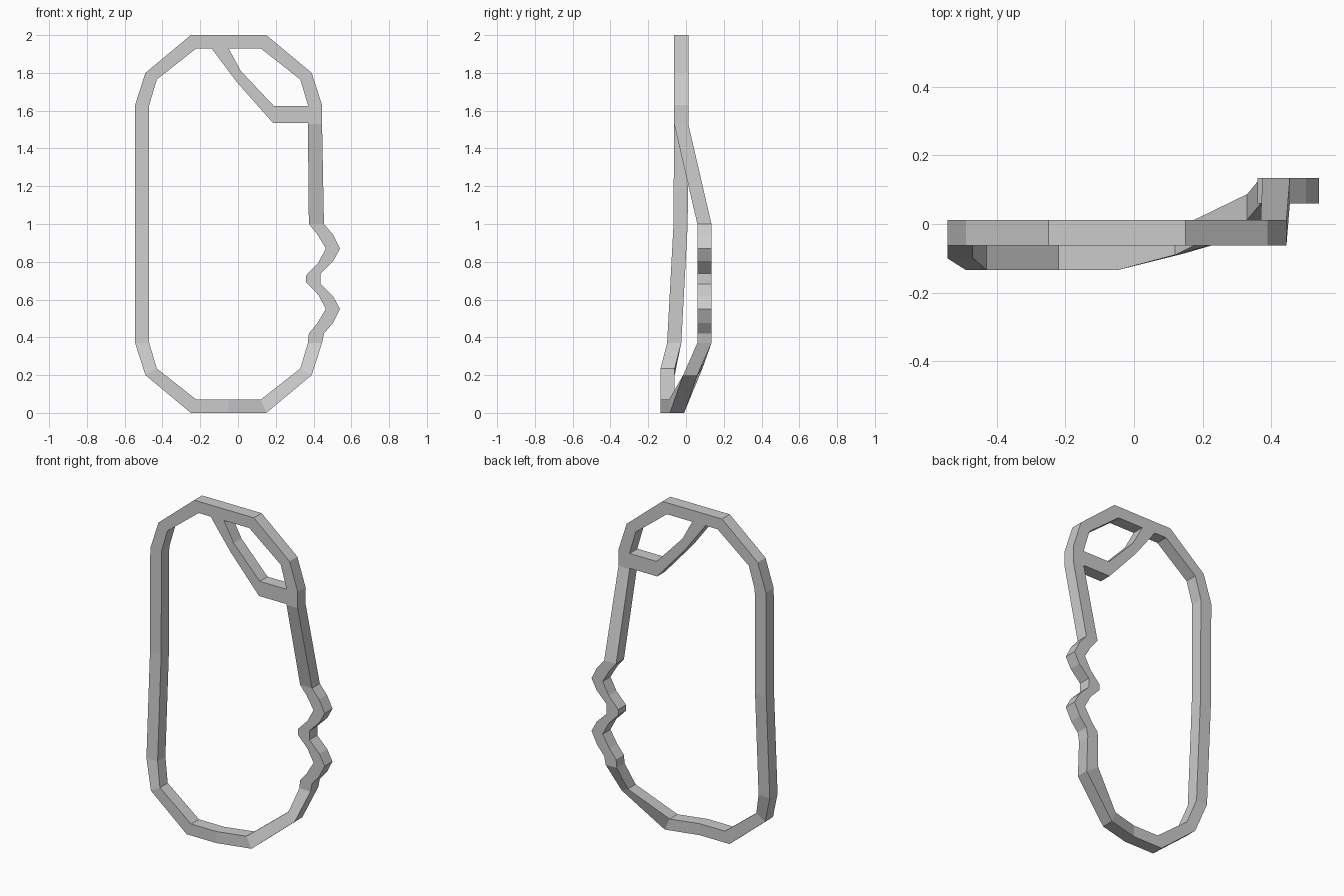
import bpy, bmesh

if "Cube" in bpy.data.objects:
    bpy.data.objects.remove(bpy.data.objects["Cube"])

DEPTH = 0.075   # front-to-back thickness of the bar
CX = -0.05      # centre line of the rounded frame


def band(name, stations, closed):
    """Rectangular bar from stations (outer_x, outer_z, inner_x, inner_z, outer_y, inner_y)."""
    bm = bmesh.new()
    rings = []
    for ox, oz, ix, iz, yo, yi in stations:
        rings.append([bm.verts.new(p) for p in (
            (ox, yo, oz), (ix, yi, iz), (ix, yi + DEPTH, iz), (ox, yo + DEPTH, oz))])
    n = len(rings)
    for i in range(n if closed else n - 1):
        a, b = rings[i], rings[(i + 1) % n]
        for k in range(4):
            m = (k + 1) % 4
            bm.faces.new((a[k], a[m], b[m], b[k]))
    if not closed:
        bm.faces.new(rings[0])
        bm.faces.new(rings[-1][::-1])
    bmesh.ops.recalc_face_normals(bm, faces=bm.faces)
    mesh = bpy.data.meshes.new(name)
    bm.to_mesh(mesh)
    bm.free()
    obj = bpy.data.objects.new(name, mesh)
    bpy.context.collection.objects.link(obj)


# One rounded corner (half-width and height of outer and inner edge), reused four times
corner = [(0.20, 2.0, 0.17, 1.93), (0.44, 1.80, 0.38, 1.765), (0.495, 1.63, 0.42, 1.63)]


def corner_points(side, bottom, ys):
    pts = []
    for (a, b, c, d), (yo, yi) in zip(corner, ys):
        if bottom:
            b, d = 2 - b, 2 - d
        pts.append((CX + side * a, b, CX + side * c, d, yo, yi))
    return pts


Y = -0.063      # front of the flat upper part
flat = [(Y, Y)] * 3
G = 0.06        # front of the wavy grip

# Wavy grip: upper half mirrored to the lower half about z = 0.71
half = [(0.455, 1.0, 0.375, 1.0), (0.502, 0.945, 0.42, 0.945), (0.54, 0.87, 0.465, 0.87),
        (0.505, 0.805, 0.425, 0.795), (0.438, 0.738, 0.36, 0.727)]
wave = [p + (G, G) for p in half]
wave += [(a, 1.42 - b, c, 1.42 - d, G, G) for a, b, c, d in reversed(half)]

# Loop, clockwise from the top: right corner, twisted arm, grip, bottom, left side
loop = corner_points(1, False, flat)
loop.append((0.445, 1.53, 0.37, 1.53, Y, Y))
loop += wave
loop += corner_points(1, True, [(-0.085, -0.09), (-0.015, 0.012), (G, G)])[::-1]
loop.append((CX, 0, CX, 0.07, -0.135, -0.135))
loop += corner_points(-1, True, [(-0.135, -0.135), (-0.135, -0.135), (-0.10, -0.10)])
loop.append((CX - 0.495, 1.0, CX - 0.42, 1.0, -0.066, -0.066))
loop += corner_points(-1, False, flat)[::-1]
band("frame_loop", loop, True)

# Bent brace across the upper right corner
brace = [(-0.05, 1.93, -0.14, 1.93), (0.015, 1.81, -0.005, 1.75),
         (0.19, 1.625, 0.185, 1.535), (0.37, 1.625, 0.37, 1.535)]
band("corner_brace", [p + (Y, Y) for p in brace], False)
